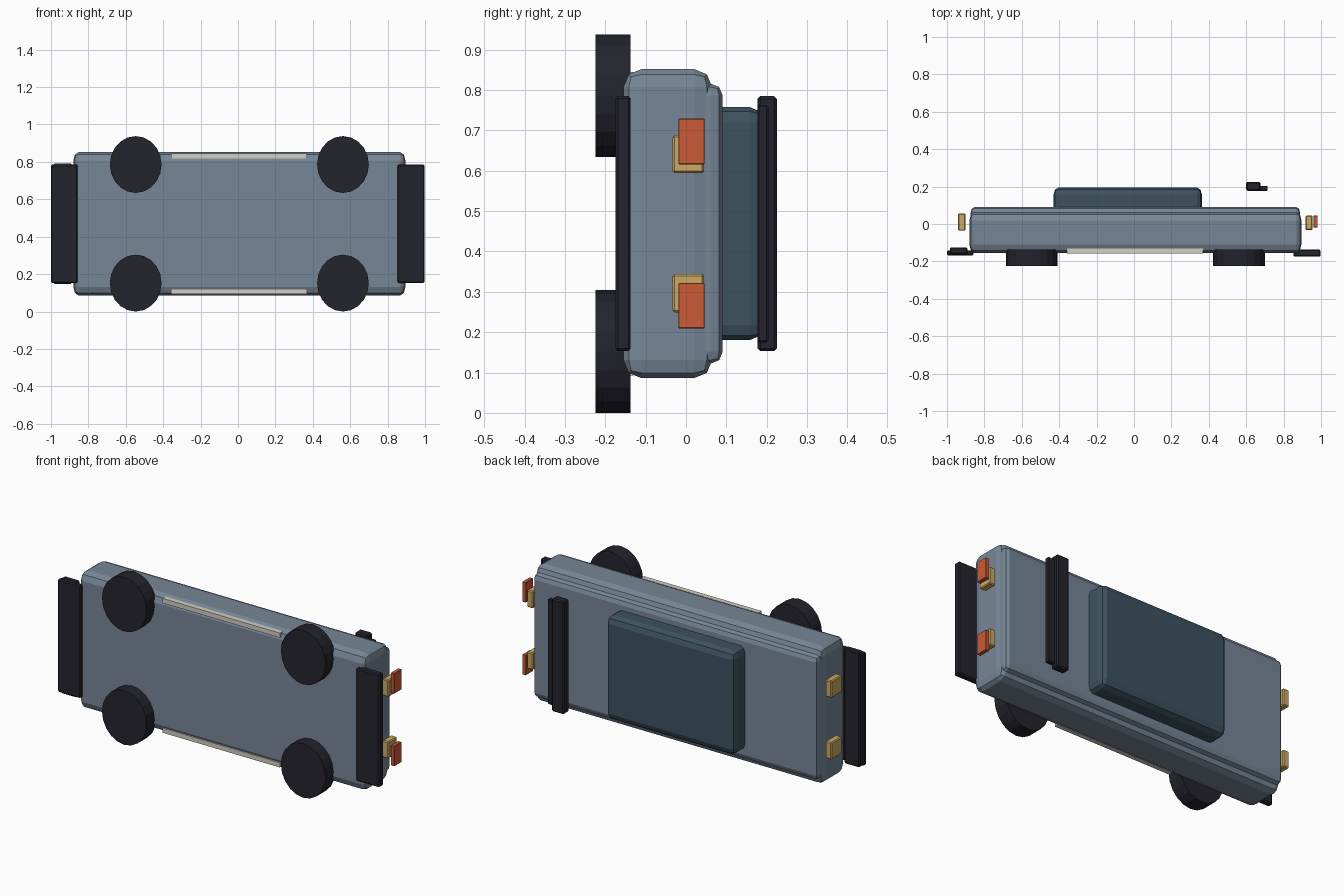
import bpy, bmesh, math
from mathutils import Matrix, Vector

if "Cube" in bpy.data.objects:
    bpy.data.objects.remove(bpy.data.objects["Cube"])

MID = 0.469  # centre line of the car, which lies on its side (car width runs along z)


def material(name, rgb):
    m = bpy.data.materials.new(name)
    m.diffuse_color = (*rgb, 1)
    m.use_nodes = True
    m.node_tree.nodes["Principled BSDF"].inputs["Base Color"].default_value = m.diffuse_color
    return m


PAINT = material("blue_grey_paint", (0.185, 0.24, 0.31))
GLASS = material("dark_teal_glass", (0.047, 0.085, 0.115))
BLACK = material("black_rubber", (0.017, 0.017, 0.026))
AMBER = material("amber_lens", (0.60, 0.40, 0.13))
RED = material("red_lens", (0.60, 0.105, 0.038))
CREAM = material("cream_trim", (0.65, 0.62, 0.54))


def finish(bm, name, mat):
    bmesh.ops.recalc_face_normals(bm, faces=bm.faces)
    mesh = bpy.data.meshes.new(name)
    bm.to_mesh(mesh)
    bm.free()
    mesh.materials.append(mat)
    ob = bpy.data.objects.new(name, mesh)
    bpy.context.collection.objects.link(ob)
    return ob


def box(name, mat, x, y, z, bevel=0.0, segments=1, squash=1.0):
    """Bevelled box from (min, max) ranges; squash narrows the bevel along x."""
    bm = bmesh.new()
    bmesh.ops.create_cube(bm, size=1)
    size = Vector((x[1] - x[0], y[1] - y[0], z[1] - z[0]))
    centre = Vector((sum(x) / 2, sum(y) / 2, sum(z) / 2))
    bmesh.ops.scale(bm, vec=(size.x / squash, size.y, size.z), verts=bm.verts)
    if bevel:
        bmesh.ops.bevel(bm, geom=bm.edges[:], offset=bevel, segments=segments,
                        profile=0.5, affect='EDGES')
    bmesh.ops.scale(bm, vec=(squash, 1, 1), verts=bm.verts)
    bmesh.ops.translate(bm, vec=centre, verts=bm.verts)
    return finish(bm, name, mat)


def wheel(name, x, z):
    """Slightly oval tyre disc with its axis along y."""
    bm = bmesh.new()
    bmesh.ops.create_cone(bm, cap_ends=True, segments=20, radius1=0.152,
                          radius2=0.152, depth=0.087,
                          matrix=Matrix.Rotation(math.pi / 2, 4, 'X'))
    bmesh.ops.scale(bm, vec=(0.91, 1, 1), verts=bm.verts)
    bmesh.ops.translate(bm, vec=(x, -0.181, z), verts=bm.verts)
    return finish(bm, name, BLACK)


def across(half):
    return (MID - half, MID + half)


# Body shell, upper deck and cabin
box("body_shell", PAINT, (-0.88, 0.895), (-0.155, 0.065), across(0.383), 0.045, 2, 0.6)
box("upper_deck", PAINT, (-0.873, 0.888), (0.0, 0.091), across(0.347), 0.03, 2, 0.7)
box("cabin", GLASS, (-0.43, 0.363), (0.05, 0.195), across(0.289), 0.038, 2, 0.7)

# Bumpers with the extra lip on one end
box("rear_bumper", BLACK, (0.853, 0.997), (-0.175, -0.137), across(0.316), 0.006)
box("front_bumper", BLACK, (-1.0, -0.858), (-0.168, -0.141), across(0.316), 0.006)
box("front_bumper_lip", BLACK, (-0.985, -0.89), (-0.16, -0.126), across(0.323), 0.006)

# Spoiler: wide blade and a narrower strip behind it
box("spoiler_blade", BLACK, (0.60, 0.676), (0.177, 0.225), across(0.316), 0.007)
box("spoiler_strip", BLACK, (0.62, 0.715), (0.177, 0.204), across(0.294), 0.004)

# Parts mirrored about the centre line
for side, label in ((1, "left"), (-1, "right")):
    def span(a, b):
        return tuple(sorted((MID + side * a, MID + side * b)))

    wheel(f"front_wheel_{label}", -0.547, MID + side * 0.317)
    wheel(f"rear_wheel_{label}", 0.561, MID + side * 0.317)
    box(f"side_trim_{label}", CREAM, (-0.357, 0.37), (-0.158, -0.13), span(0.35, 0.376))
    box(f"headlight_{label}", AMBER, (-0.94, -0.902), (-0.036, 0.057), span(0.125, 0.22), 0.005)
    box(f"rear_lamp_{label}", AMBER, (0.917, 0.955), (-0.033, 0.045), span(0.125, 0.22), 0.005)
    box(f"brake_lamp_{label}", RED, (0.96, 0.982), (-0.019, 0.046), span(0.147, 0.26), 0.002)
